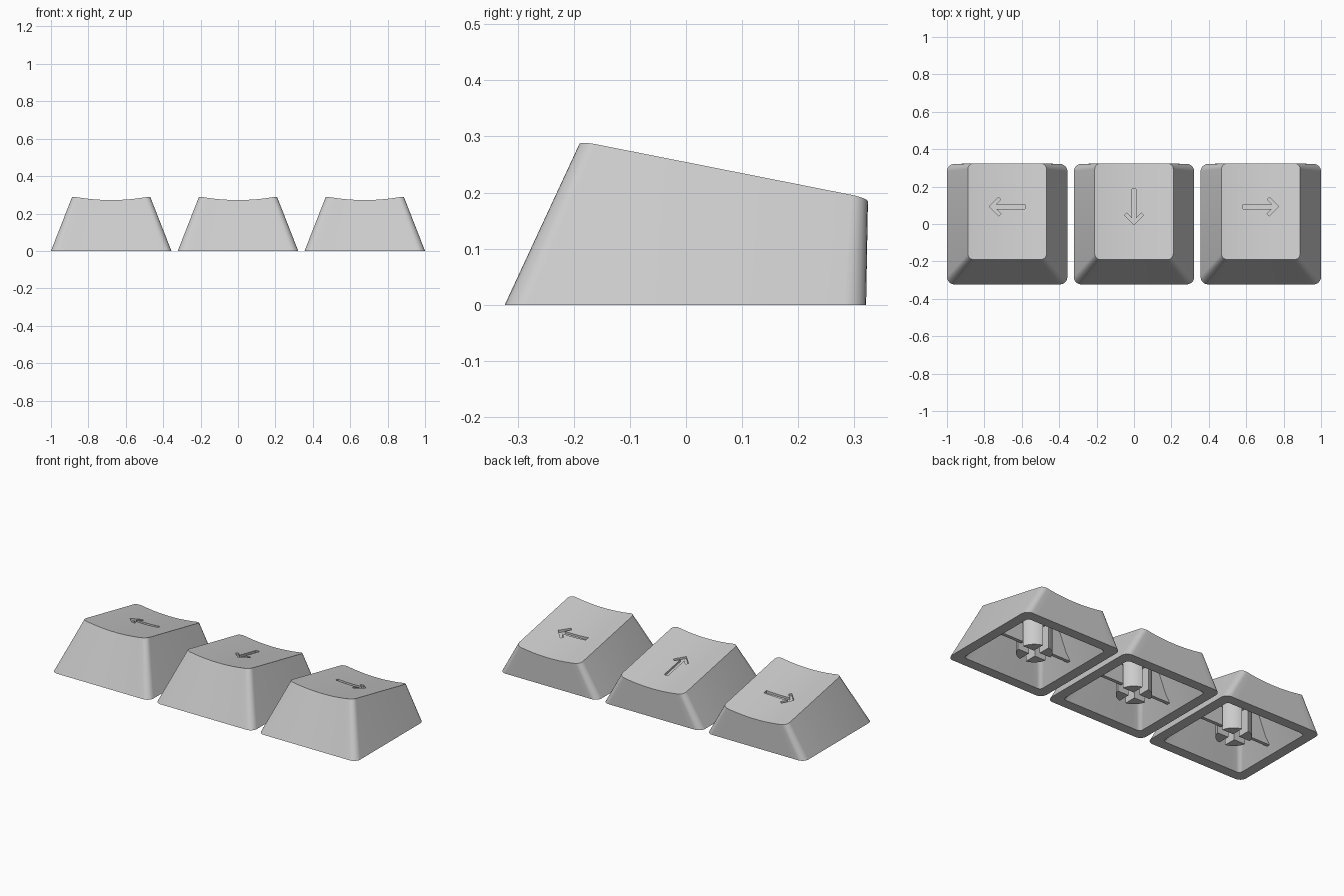
import bpy, bmesh, math

if "Cube" in bpy.data.objects:
    bpy.data.objects.remove(bpy.data.objects["Cube"])

mat = bpy.data.materials.new("light_grey_plastic")
mat.use_nodes = True
GREY = (0.6, 0.6, 0.6, 1)
mat.diffuse_color = GREY
mat.node_tree.nodes["Principled BSDF"].inputs["Base Color"].default_value = GREY

PITCH = 0.678
TOP_HALF = 0.21


def plane_z(y):
    """Sloping floor of the dished top, along its centre line."""
    return 0.267 - 0.198 * (y + 0.165)


def top_z(x, y):
    return plane_z(y) + 0.02 * (x / TOP_HALF) ** 2


def ring(half, front, back, r, height):
    """Rounded rectangle whose front and back points share x values."""
    cols = []
    for i in range(7):
        a = math.pi / 2 * i / 6
        cols.append((-half + r * (1 - math.cos(a)), r * (1 - math.sin(a))))
    flat = half - r
    cols += [(-flat + 2 * flat * i / 14, 0) for i in range(1, 14)]
    cols += [(-x, d) for x, d in reversed(cols[:7])]
    pts = [(x, front + d) for x, d in cols]
    pts += [(x, back - d) for x, d in reversed(cols)]
    return [(x, y, height(x, y)) for x, y in pts]


def finish(bm, name, x):
    bmesh.ops.recalc_face_normals(bm, faces=bm.faces)
    mesh = bpy.data.meshes.new(name)
    bm.to_mesh(mesh)
    bm.free()
    mesh.materials.append(mat)
    obj = bpy.data.objects.new(name, mesh)
    obj.location.x = x
    bpy.context.collection.objects.link(obj)
    return obj


def smooth(obj):
    bpy.ops.object.select_all(action='DESELECT')
    obj.select_set(True)
    bpy.context.view_layer.objects.active = obj
    bpy.ops.object.shade_smooth_by_angle(angle=math.radians(30))


def make_shell(name, x):
    """Hollow cap: ceiling, inner wall, rim, outer wall and dished top."""
    bm = bmesh.new()
    loops = [
        ring(0.16, -0.14, 0.265, 0.03, lambda x, y: top_z(x, y) - 0.045),
        ring(0.262, -0.263, 0.262, 0.02, lambda x, y: 0),
        ring(0.322, -0.323, 0.321, 0.04, lambda x, y: 0),
        ring(TOP_HALF, -0.19, 0.324, 0.03, top_z),
    ]
    loops = [[bm.verts.new(p) for p in loop] for loop in loops]
    n = len(loops[0])
    for a, b in zip(loops, loops[1:]):
        for i in range(n):
            j = (i + 1) % n
            bm.faces.new((a[i], a[j], b[j], b[i]))
    for loop in (loops[0], loops[-1]):
        for i in range(n // 2 - 1):
            bm.faces.new((loop[i], loop[i + 1], loop[n - 2 - i], loop[n - 1 - i]))
    # weld the zero-length edges where corner arcs meet the sides
    bmesh.ops.remove_doubles(bm, verts=bm.verts, dist=1e-5)
    return finish(bm, name, x)


def prism(name, x, pts, low, high):
    """Upright prism over an outline; low and high are functions of y."""
    bm = bmesh.new()
    a = [bm.verts.new((px, py, low(py))) for px, py in pts]
    b = [bm.verts.new((px, py, high(py))) for px, py in pts]
    bm.faces.new(a)
    bm.faces.new(b)
    for i in range(len(pts)):
        j = (i + 1) % len(pts)
        bm.faces.new((a[i], a[j], b[j], b[i]))
    return finish(bm, name, x)


def engrave_arrow(shell, x, angle):
    """Cut a shallow arrow into the dished top."""
    half = [(0.096, 0), (0.046, 0.05), (0.034, 0.038), (0.060, 0.012), (-0.094, 0.012)]
    pts = half + [(px, -py) for px, py in reversed(half[1:])]
    c, s = math.cos(angle), math.sin(angle)
    pts = [(px * c - py * s, 0.093 + px * s + py * c) for px, py in pts]
    cutter = prism("arrow_cutter", x, pts, lambda y: plane_z(y) - 0.012, lambda y: plane_z(y) + 0.1)
    cutter.hide_render = True
    mod = shell.modifiers.new("arrow_groove", 'BOOLEAN')
    mod.operation = 'DIFFERENCE'
    mod.solver = 'EXACT'
    mod.object = cutter
    bpy.context.view_layer.objects.active = shell
    bpy.ops.object.modifier_apply(modifier=mod.name)
    bpy.data.objects.remove(cutter)


def make_stem(label, x):
    """Round post split by a cross slot, with a solid root under the ceiling."""
    r, slot = 0.095, 0.02
    a0 = math.asin(slot / r)
    for q in range(4):
        turn = q * math.pi / 2
        arc = [a0 + (math.pi / 2 - 2 * a0) * i / 8 for i in range(9)]
        pts = [(r * math.cos(a + turn), r * math.sin(a + turn)) for a in arc]
        d = slot * math.sqrt(2)
        pts.append((d * math.cos(math.pi / 4 + turn), d * math.sin(math.pi / 4 + turn)))
        smooth(prism(f"{label}_stem_quarter_{q + 1}", x, pts, lambda y: 0.005, lambda y: 0.15))
    circle = [(r * math.cos(i * math.pi / 20), r * math.sin(i * math.pi / 20)) for i in range(40)]
    smooth(prism(f"{label}_stem_root", x, circle, lambda y: 0.15, lambda y: 0.2))


def make_ribs(label, x):
    """Thin stiffening plates from the stem to the side walls."""
    for side, word in ((1, "left"), (-1, "right")):
        bm = bmesh.new()
        outline = [(0.08, 0.04), (0.255, 0.04), (0.18, 0.2), (0.08, 0.2)]
        front = [bm.verts.new((side * px, -0.01, z)) for px, z in outline]
        back = [bm.verts.new((side * px, 0.01, z)) for px, z in outline]
        bm.faces.new(front)
        bm.faces.new(back)
        for i in range(4):
            j = (i + 1) % 4
            bm.faces.new((front[i], front[j], back[j], back[i]))
        finish(bm, f"{label}_{word}_rib", x)


for label, x, angle in (("left_arrow", -PITCH, math.pi),
                        ("down_arrow", 0, -math.pi / 2),
                        ("right_arrow", PITCH, 0)):
    shell = make_shell(f"{label}_keycap", x)
    engrave_arrow(shell, x, angle)
    smooth(shell)
    make_stem(label, x)
    make_ribs(label, x)
